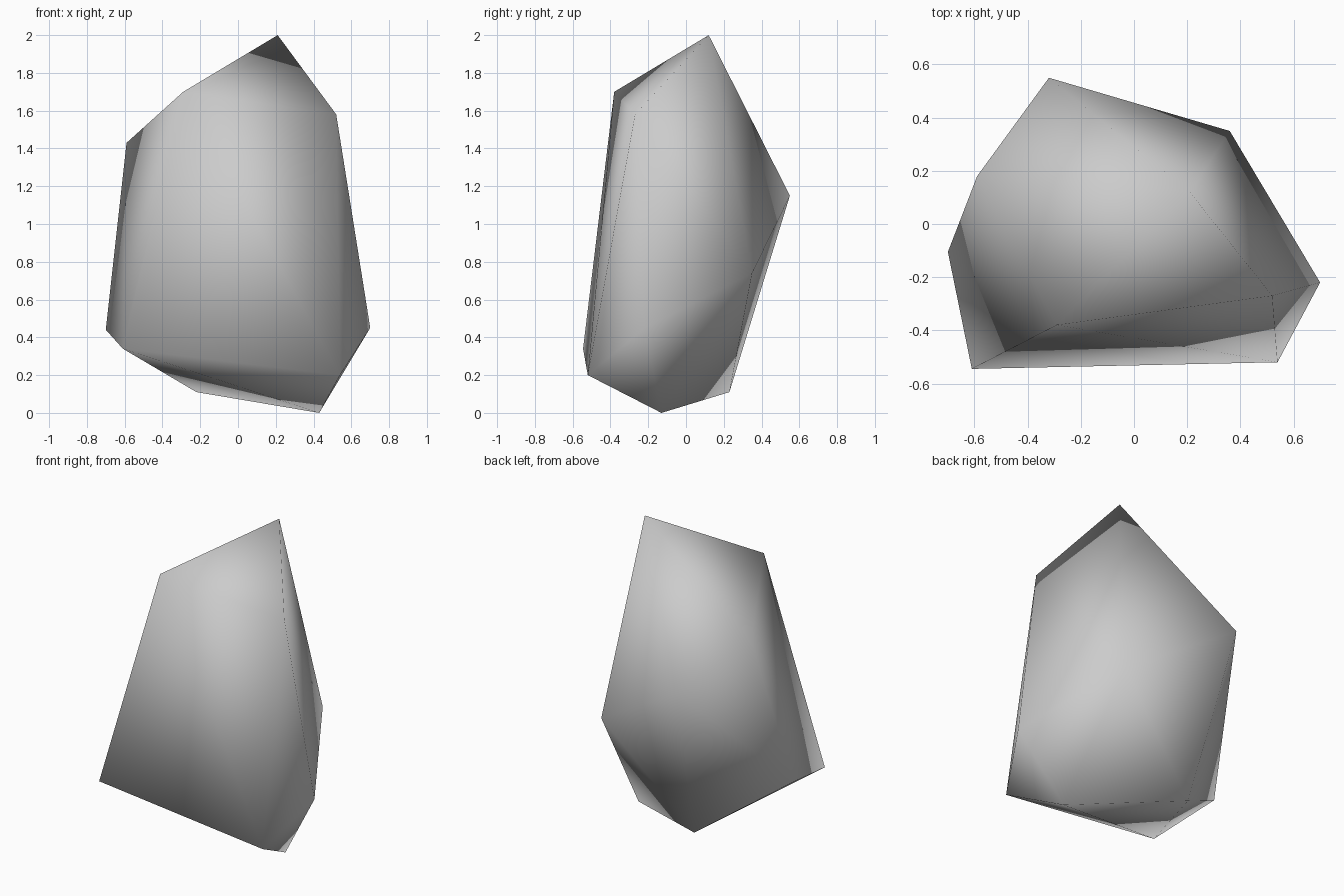
import bpy
import bmesh

# Remove the default cube
cube = bpy.data.objects.get("Cube")
if cube:
    bpy.data.objects.remove(cube, do_unlink=True)

# Stone colour
stone = bpy.data.materials.new("stone_grey")
stone.use_nodes = True
grey = (0.6, 0.6, 0.6, 1)
stone.diffuse_color = grey
stone.node_tree.nodes["Principled BSDF"].inputs["Base Color"].default_value = grey

# Corners of the boulder, from the peak down to the foot
peak = [(0.21, 0.12, 2.0)]
shoulders = [(-0.29, -0.38, 1.70), (0.52, -0.27, 1.58), (-0.59, 0.18, 1.43)]
back_bulge = [(-0.32, 0.55, 1.15), (0.36, 0.35, 0.74)]
lower_rim = [(0.70, -0.22, 0.45), (-0.70, -0.105, 0.44),
             (-0.61, -0.545, 0.34), (0.54, -0.52, 0.20)]
foot = [(-0.22, 0.23, 0.11), (0.43, -0.13, 0.0)]

# Boulder: the faceted hull around its corners
bm = bmesh.new()
for corner in peak + shoulders + back_bulge + lower_rim + foot:
    bm.verts.new(corner)
bmesh.ops.convex_hull(bm, input=bm.verts[:])
bmesh.ops.recalc_face_normals(bm, faces=bm.faces[:])

# Soft shading across every facet
for face in bm.faces:
    face.smooth = True

mesh = bpy.data.meshes.new("boulder")
bm.to_mesh(mesh)
bm.free()
mesh.materials.append(stone)
boulder = bpy.data.objects.new("boulder", mesh)
bpy.context.collection.objects.link(boulder)
